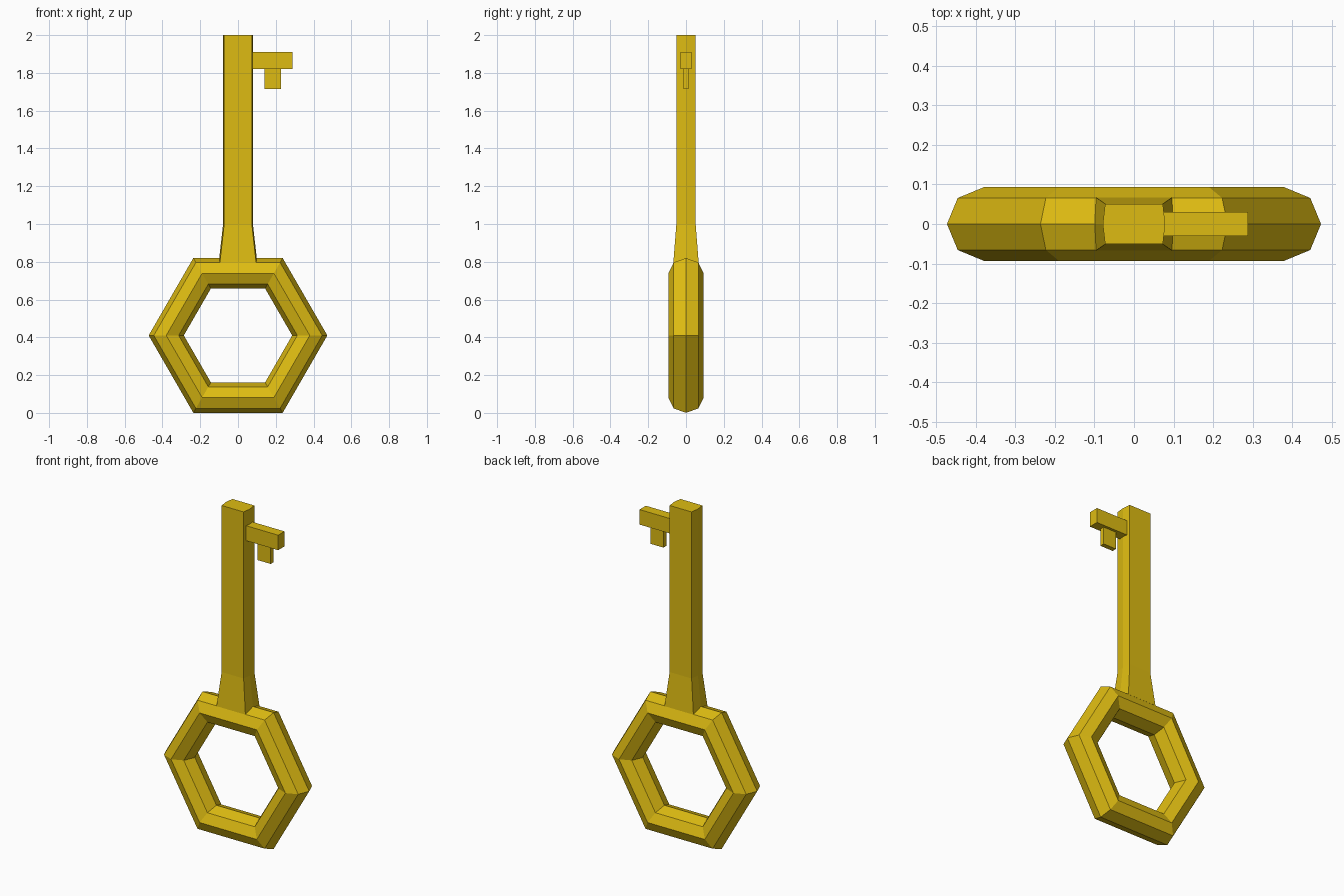
import bpy
import bmesh
from math import pi

cube = bpy.data.objects.get("Cube")
if cube:
    bpy.data.objects.remove(cube, do_unlink=True)

# One gold for the whole key
gold = bpy.data.materials.new("gold")
gold.use_nodes = True
color = (0.73, 0.50, 0.006, 1)
gold.diffuse_color = color
gold.node_tree.nodes["Principled BSDF"].inputs["Base Color"].default_value = color


def box(name, x, y, z):
    """Box spanning the given (low, high) ranges."""
    bpy.ops.mesh.primitive_cube_add(
        size=1, location=[sum(r) / 2 for r in (x, y, z)])
    ob = bpy.context.object
    ob.name = name
    ob.scale = [r[1] - r[0] for r in (x, y, z)]
    bpy.ops.object.transform_apply(location=False, rotation=False, scale=True)
    ob.data.materials.append(gold)


# Hexagonal bow with an eight-sided section
bpy.ops.mesh.primitive_torus_add(
    major_segments=6, minor_segments=8, major_radius=0.38,
    minor_radius=0.093, location=(0, 0, 0.41), rotation=(pi / 2, 0, 0))
bow = bpy.context.object
bow.name = "bow_ring"
bow.data.materials.append(gold)

# Shaft lofted through three sections, with slightly ridged sides
bm = bmesh.new()
rings = []
for half_x, ridge, half_y, z in ((0.096, 0.102, 0.067, 0.795),
                                 (0.073, 0.079, 0.051, 1.0),
                                 (0.073, 0.079, 0.051, 2.0)):
    section = ((-half_x, -half_y), (half_x, -half_y), (ridge, 0),
               (half_x, half_y), (-half_x, half_y), (-ridge, 0))
    rings.append([bm.verts.new((x, y, z)) for x, y in section])
for low, high in zip(rings, rings[1:]):
    for i in range(len(low)):
        j = (i + 1) % len(low)
        bm.faces.new((low[i], low[j], high[j], high[i]))
bm.faces.new(rings[0][::-1])
bm.faces.new(rings[-1])
mesh = bpy.data.meshes.new("shaft")
bm.to_mesh(mesh)
bm.free()
mesh.materials.append(gold)
shaft = bpy.data.objects.new("shaft", mesh)
bpy.context.collection.objects.link(shaft)

# Bit and its hanging tooth
box("bit", (0.07, 0.288), (-0.03, 0.03), (1.82, 1.91))
box("bit_tooth", (0.14, 0.227), (-0.014, 0.014), (1.715, 1.825))
